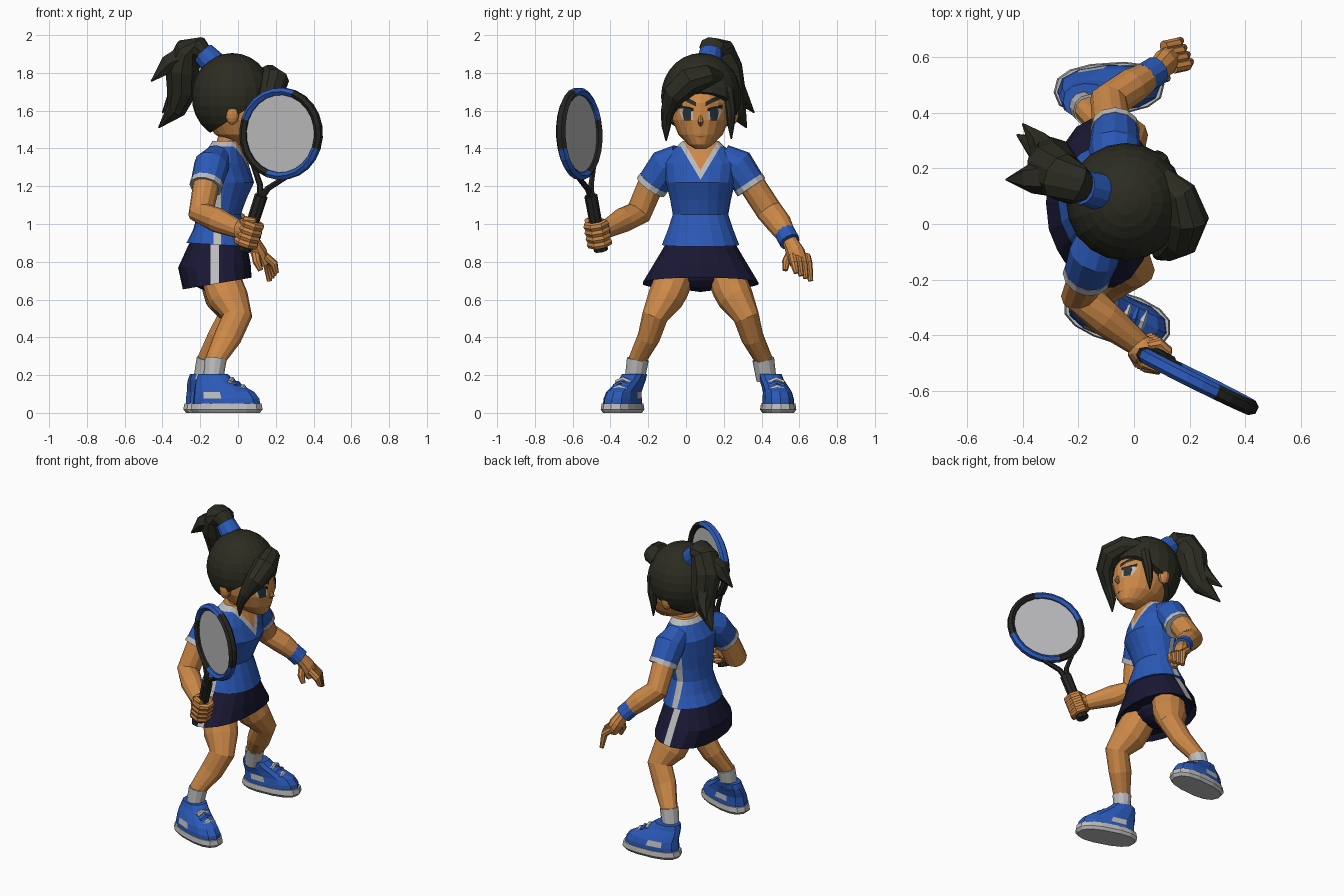
import bpy, bmesh, math
from mathutils import Vector as V, Matrix
from mathutils.bvhtree import BVHTree

if "Cube" in bpy.data.objects:
    bpy.data.objects.remove(bpy.data.objects["Cube"])

def material(name, *rgb):
    m = bpy.data.materials.new(name)
    m.diffuse_color = (*rgb, 1)
    m.use_nodes = True
    m.node_tree.nodes["Principled BSDF"].inputs["Base Color"].default_value = m.diffuse_color
    return m

SKIN = material("skin", 0.61, 0.25, 0.065)
BLUE = material("blue", 0.024, 0.10, 0.48)
NAVY = material("navy", 0.010, 0.009, 0.034)
HAIR = material("dark_hair", 0.025, 0.025, 0.016)
GREY = material("light_grey", 0.50, 0.50, 0.51)
BLACK = material("black", 0.018, 0.018, 0.016)
IRIS = material("iris", 0.025, 0.03, 0.035)
LIP = material("lip", 0.32, 0.11, 0.04)
X, Y, Z = V((1, 0, 0)), V((0, 1, 0)), V((0, 0, 1))
MID = 0.077  # y of the body's centre line

def finish(name, bm, mats, rule=None):
    bmesh.ops.recalc_face_normals(bm, faces=bm.faces[:])
    if rule:
        for f in bm.faces:
            f.material_index = rule(f.calc_center_median(), f.normal)
    me = bpy.data.meshes.new(name)
    bm.to_mesh(me)
    bm.free()
    for m in mats if isinstance(mats, list) else [mats]:
        me.materials.append(m)
    ob = bpy.data.objects.new(name, me)
    bpy.context.collection.objects.link(ob)
    return ob

def ring(c, u, v, n, sq=1.0):
    p = lambda t: math.copysign(abs(t) ** sq, t) if abs(t) > 1e-6 else 0.0
    return [c + u * p(math.cos(a)) + v * p(math.sin(a))
            for a in (2 * math.pi * i / n for i in range(n))]

def loft(rings, closed=False):
    bm = bmesh.new()
    rs = [[bm.verts.new(p) for p in r] for r in rings]
    n = len(rs[0])
    for a, b in zip(rs, rs[1:] + rs[:1] if closed else rs[1:]):
        for i in range(n):
            bm.faces.new((a[i], a[(i + 1) % n], b[(i + 1) % n], b[i]))
    if not closed:
        bm.faces.new(rs[0])
        bm.faces.new(rs[-1])
    return bm

def stack(rows, n, sq=1.0):
    """Horizontal rings: centre x, centre y, z, half x, half y, yaw degrees, tilt."""
    out = []
    for cx, cy, z, rx, ry, yaw, tilt in rows:
        R = Matrix.Rotation(math.radians(yaw), 3, 'Z')
        out.append([p + Z * tilt * (p.x - cx)
                    for p in ring(V((cx, cy, z)), R @ X * rx, R @ Y * ry, n, sq)])
    return loft(out)

def tube(name, pts, radii, mat, n=8, ref=X, closed=False, rule=None):
    pts = [V(p) for p in pts]
    k, rings = len(pts), []
    for i, (p, r) in enumerate(zip(pts, radii)):
        ru, rv = r if isinstance(r, tuple) else (r, r)
        a = pts[(i - 1) % k] if closed else pts[max(i - 1, 0)]
        b = pts[(i + 1) % k] if closed else pts[min(i + 1, k - 1)]
        t = (b - a).normalized()
        u = (ref - t * t.dot(ref)).normalized()
        rings.append(ring(p, u * ru, t.cross(u) * rv, n))
    return finish(name, loft(rings, closed), mat, rule)

def ellipsoid(c, r, seg=12, rows=8):
    bm = bmesh.new()
    bmesh.ops.create_uvsphere(bm, u_segments=seg, v_segments=rows, radius=1)
    bmesh.ops.transform(bm, verts=bm.verts[:],
                        matrix=Matrix.Translation(c) @ Matrix.Diagonal((*r, 1)))
    return bm

def cut(bm, co, no, clear=False):
    bmesh.ops.bisect_plane(bm, geom=bm.verts[:] + bm.edges[:] + bm.faces[:], dist=1e-5,
                           plane_co=co, plane_no=V(no).normalized(), clear_outer=clear)

# shirt with V collar, back trim and side stripes
bm = stack([(-.105, MID, .89, .168, .207, 0, -.06), (-.10, MID, .97, .138, .175, -3, 0),
            (-.10, MID, 1.05, .115, .148, -5, 0), (-.083, MID, 1.13, .128, .162, -8, 0),
            (-.064, MID, 1.22, .15, .184, -9, 0),
            (-.078, MID, 1.32, .132, .2, -9, 0), (-.07, MID, 1.39, .097, .15, -9, 0),
            (-.06, MID, 1.44, .074, .095, -5, 0)], 18)
for z0 in (1.235, 1.285):
    for s in (1, -1):
        cut(bm, (0, MID, z0), (0, s, -.6))
for x in (-.13, -.09, -.05):
    cut(bm, (x, 0, 0), X)
cut(bm, (0, 0, 1.41), Z)

def shirt_rule(c, n):
    dy = abs(c.y - MID)
    if n.z > .95:
        return 2
    if c.x > -.05 and dy < .6 * (c.z - 1.235):
        return 2 if dy < .6 * (c.z - 1.285) else 1
    if c.z > 1.41:
        return 1
    return int(abs(c.x + .11) < .02 and c.z < 1.2 and dy > .1 and abs(n.z) < .8)
finish("shirt", bm, [BLUE, GREY, SKIN], shirt_rule)

# skirt with side stripes
bm = stack([(-.105, MID, .93, .115, .145, 0, 0), (-.105, MID, .885, .155, .192, 0, -.06),
            (-.125, MID, .78, .192, .255, 0, .06), (-.11, MID, .685, .182, .31, 0, .17),
            (-.11, MID, .71, .155, .28, 0, .17)], 18, .9)
for x in (-.145, -.10):
    cut(bm, (x, 0, 0), X)
finish("skirt", bm, [NAVY, GREY],
       lambda c, n: int(abs(c.x + .1225) < .022 and abs(c.y - MID) > .15 and n.z > -.5))
finish("shorts", ellipsoid((-.13, MID, .74), (.13, .15, .1)), NAVY)

# neck and head
tube("neck", [(-.06, MID, 1.36), (-.03, MID, 1.5)], [.068, .066], SKIN, 12)
head = stack([(.10, MID, 1.398, .04, .03, 0, 0), (.07, MID, 1.42, .095, .065, 0, 0),
              (.03, MID, 1.475, .152, .118, 0, 0), (.01, MID, 1.55, .185, .15, 0, 0),
              (0, MID, 1.64, .192, .158, 0, 0), (-.02, MID, 1.75, .165, .15, 0, 0),
              (-.03, MID, 1.85, .09, .09, 0, 0)], 20)
face = BVHTree.FromBMesh(head)
finish("head", head, SKIN)
tube("nose", [(.186, MID, 1.575), (.203, MID, 1.54), (.183, MID, 1.522)],
     [.008, .015, .008], SKIN, 8, Y)

def decal(name, pts, mat, lift):
    """Thin fan laid on the face, outline given as (y, z)."""
    k = len(pts)
    pts = pts + [(sum(p[0] for p in pts) / k, sum(p[1] for p in pts) / k)]
    bm, vs = bmesh.new(), []
    for y, z in pts:
        hit = face.ray_cast(V((1, y, z)), -X)[0] or V((.1, y, z))
        vs.append(bm.verts.new(hit + X * lift))
    for i in range(k):
        bm.faces.new((vs[i], vs[(i + 1) % k], vs[k]))
    finish(name, bm, mat)

for s, side in ((1, "left"), (-1, "right")):
    e = lambda pts: [(MID + s * y, z) for y, z in pts]
    decal(side + "_eye_white", e([(.038, 1.55), (.092, 1.55), (.114, 1.60), (.10, 1.62),
                                  (.04, 1.605)]), GREY, .005)
    decal(side + "_iris", e([(.052, 1.548), (.088, 1.548), (.096, 1.59), (.088, 1.62),
                             (.05, 1.61)]), IRIS, .008)
    decal(side + "_lashes", e([(.036, 1.597), (.115, 1.612), (.118, 1.632), (.038, 1.612)]),
          BLACK, .009)
    decal(side + "_brow", e([(.025, 1.622), (.07, 1.645), (.12, 1.668), (.11, 1.685),
                             (.065, 1.668), (.025, 1.645)]), HAIR, .008)
    finish(side + "_ear", ellipsoid((-.03, MID + s * .17, 1.585), (.038, .032, .06), 10, 8), SKIN)
decal("mouth", [(.045, 1.462), (MID, 1.458), (.11, 1.462), (MID, 1.467)], LIP, .006)

# hair cap, fringe and ponytail
bm = ellipsoid((-.03, .08, 1.675), (.215, .212, .23), 20, 14)
cut(bm, (.2, 0, 1.71), (.21, 0, -.32), True)
bmesh.ops.holes_fill(bm, edges=[e for e in bm.edges if e.is_boundary], sides=0)
finish("hair_cap", bm, HAIR)
tube("fringe", [(.10, .18, 1.78), (.165, .11, 1.785), (.193, .02, 1.755), (.17, -.06, 1.685),
                (.12, -.097, 1.595), (.09, -.105, 1.52), (.085, -.105, 1.44)],
     [.03, .06, .077, .064, .038, .026, .004], HAIR, 10)
tube("side_lock", [(.075, .18, 1.77), (.095, .222, 1.70), (.085, .238, 1.6), (.075, .238, 1.53),
                   (.075, .24, 1.45)], [.03, .035, .028, .02, .004], HAIR)
tube("hair_band", [(-.13, .117, 1.85), (-.185, .131, 1.905)], [.068, .062], BLUE, 12, Y)
tube("ponytail", [(-.165, .127, 1.885), (-.205, .14, 1.93), (-.26, .17, 1.915), (-.295, .2, 1.82),
                  (-.295, .23, 1.71), (-.325, .26, 1.61), (-.42, .32, 1.51)],
     [.045, (.075, .062), (.09, .08), (.1, .095), (.085, .085), (.06, .055), .004], HAIR, 10, Y)
tube("ponytail_flick", [(-.27, .17, 1.89), (-.37, .165, 1.845), (-.46, .16, 1.755)],
     [.075, .055, .004], HAIR, 6, Y)
tube("ponytail_side_tip", [(-.30, .23, 1.76), (-.335, .29, 1.67), (-.40, .36, 1.59)],
     [.07, .045, .004], HAIR, 6, Y)

# legs, socks and shoes
for s, side in ((-1, "right"), (1, "left")):
    P = lambda x, y, z: (x - (.05 * (.8 - z) / .6 if s > 0 else 0), MID + s * (y + MID), z)
    tube(side + "_leg", [P(-.115, .03, .80), P(-.07, .085, .655), P(-.05, .11, .605),
                         P(-.005, .165, .51), P(-.055, .197, .40), P(-.12, .258, .28),
                         P(-.13, .27, .2)],
         [.1, (.106, .1), (.107, .096), (.08, .069), (.074, .06), (.053, .047), .045], SKIN, 12)
    tube(side + "_sock", [P(-.118, .255, .285), P(-.132, .272, .175)], [.058, .053], GREY, 12)
    M = (Matrix.Translation((-.06, -.336, 0)) @ Matrix.Rotation(math.radians(-18), 4, 'Z')
         if s < 0 else
         Matrix.Translation((-.09, .488, 0)) @ Matrix.Rotation(math.radians(4), 4, 'Z'))
    q = -s  # inward direction
    sole = stack([(0, 0, 0, .185, .082, 0, 0), (0, 0, .018, .2, .094, 0, 0),
                  (0, 0, .05, .194, .089, 0, 0)], 14, .8)
    upper = stack([(0, 0, .045, .187, .085, 0, 0), (-.002, 0, .075, .184, .083, 0, 0),
                   (-.014, q * .003, .11, .168, .077, 0, 0),
                   (-.048, q * .016, .145, .134, .07, 0, 0),
                   (-.075, q * .03, .175, .103, .065, 0, 0),
                   (-.088, q * .038, .205, .08, .062, 0, 0)], 12, .85)
    for part, b, mats, rule in (
            ("_sole", sole, GREY, None),
            ("_shoe", upper, [BLUE, GREY], lambda c, n: int(
                .075 < c.z < .11 and -.09 < c.x < 0 and abs(c.y) > .06))):
        finish(side + part, b, mats, rule).matrix_world = M
    for i in range(3):  # laces and tongue
        x, z = .025 + .032 * i, .182 - .02 * i
        lace = tube(f"{side}_lace_{i + 1}", [(x, q * .012 - .04, z - .022), (x, q * .012, z - .004),
                    (x, q * .012 + .04, z - .022)], [.014] * 3, GREY if i != 1 else BLUE, 6)
        lace.matrix_world = M

# sleeves and arms
arms = {
    "right": ([(-.11, -.03, 1.35), (-.14, -.105, 1.31), (-.168, -.18, 1.205)],
              [(-.14, -.10, 1.31), (-.17, -.19, 1.2), (-.195, -.25, 1.06), (-.11, -.335, 1.02),
               (.02, -.435, .965)]),
    "left": ([(-.07, .19, 1.35), (-.07, .27, 1.31), (-.068, .34, 1.205)],
             [(-.07, .27, 1.31), (-.08, .355, 1.2), (-.09, .44, 1.07), (-.01, .495, 1.0),
              (.08, .55, .91)])}
for side, (sl, arm) in arms.items():
    tube(side + "_sleeve", sl, [.075, .094, .085], BLUE, 12)
    a, b = V(sl[1]), V(sl[2])
    tube(side + "_sleeve_trim", [a.lerp(b, .86), a.lerp(b, 1.1)], [.088, .088], GREY, 12)
    tube(side + "_arm", arm, [.075, .07, .07, .066, .045], SKIN, 12)

# left wristband and open hand
tube("wristband", [(.035, .523, .955), (.08, .55, .905)], [.055, .055], BLUE, 12)
tube("left_palm", [(.08, .55, .91), (.11, .58, .85), (.135, .60, .79)],
     [(.04, .036), (.05, .045), (.05, .035)], SKIN, 10, Y)
for i in range(4):
    y, x = .563 + .025 * i, .012 * (1.5 - i)
    tube(f"left_finger_{i + 1}", [(.125 + x, y, .83), (.172 + x, y + .01, .79),
                                  (.185 + x, y + .022, .74 - .014 * i)],
         [.022, .022, .014], SKIN, 8, Y)
tube("left_thumb", [(.09, .56, .86), (.10, .53, .80), (.12, .525, .755)],
     [.024, .022, .014], SKIN, 8, Y)

# racket: d runs along the shaft, w across the head, nn out of the strings
base, mid = V((.03, -.45, .86)), V((.228, -.565, 1.478))
d = (mid - base).normalized()
w = V((.85, -.42, 0))
w = (w - d * w.dot(d)).normalized()
nn = d.cross(w)
on_rim = lambda deg, k=1.0: (mid + w * .221 * k * math.cos(math.radians(deg))
                             + d * .225 * k * math.sin(math.radians(deg)))
tube("racket_rim", [on_rim(15 * i) for i in range(24)], [(.028, .022)] * 24, [BLACK, BLUE], 6, nn,
     True, lambda c, n: int((c - mid).dot(w) * (c - mid).dot(d) < 0))
finish("racket_strings", loft([[on_rim(15 * i, .95) + nn * h for i in range(24)]
                               for h in (-.003, .003)]), GREY)
tube("racket_handle", [base, base + d * .02, base + d * .03, base + d * .31],
     [.038, .038, .032, .035], BLACK, 8)
for i, deg in enumerate((238, 302)):
    tube(f"racket_throat_{i + 1}", [base + d * .29, base + d * .36 + w * (.025 * (2 * i - 1)),
                                    on_rim(deg)], [.02, .016, .014], BLACK, 6, nn)

# right hand gripping the handle
finish("right_palm", ellipsoid(base + d * .10 - w * .03, (.06, .055, .068), 10, 8), SKIN)
for i in range(4):
    c = base + d * (.045 + .034 * i)
    tube(f"right_finger_{i + 1}", [c + (w * math.cos(a) + nn * math.sin(a)) * .048
         for a in (math.radians(-150 + 50 * k) for k in range(7))],
         [.023] * 6 + [.015], SKIN, 8, d)
tube("right_thumb", [base + d * .12 - w * .05, base + d * .165 - w * .02 - nn * .04,
                     base + d * .18 + w * .03 - nn * .035], [.026, .022, .014], SKIN, 8, d)
